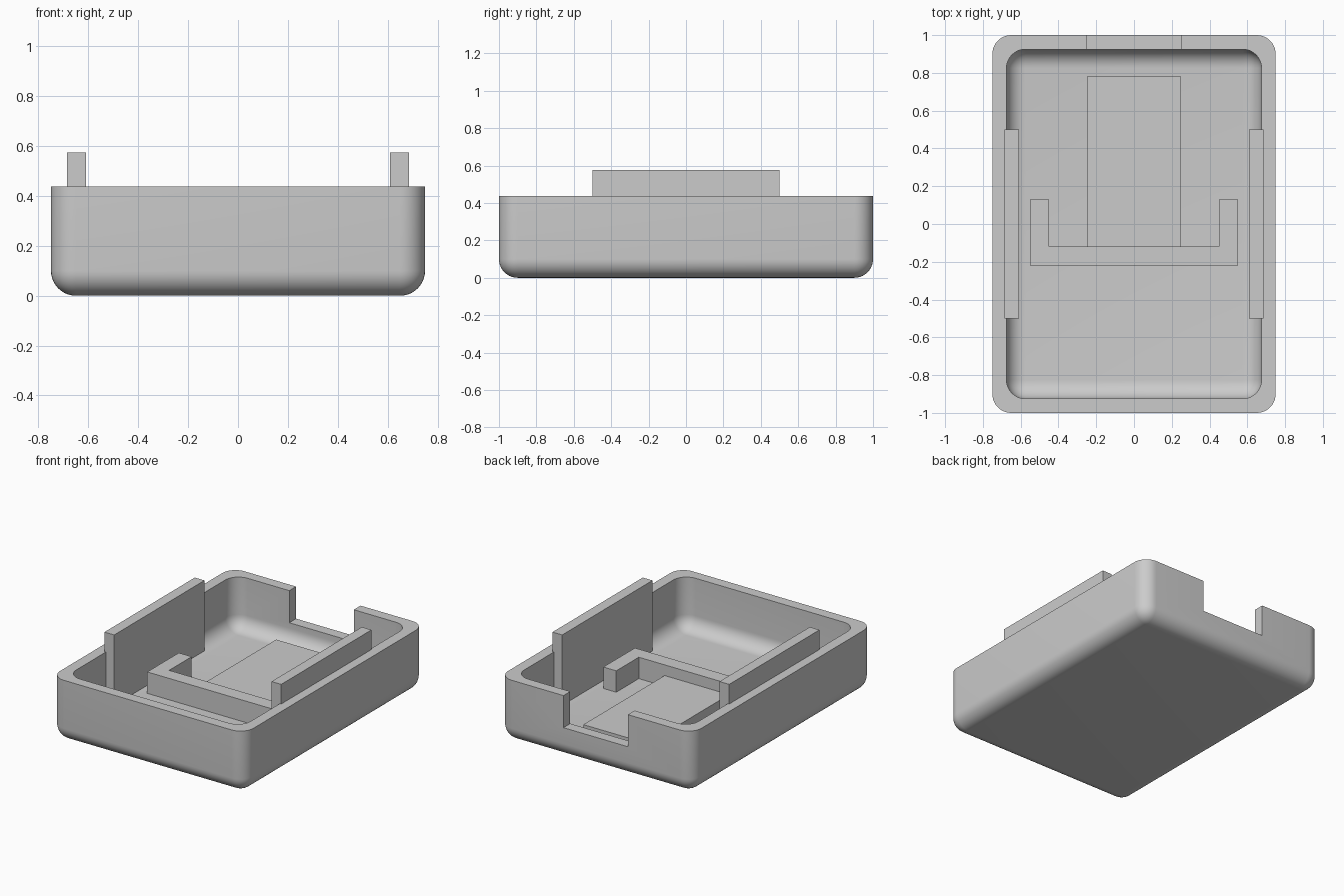
import bpy
import bmesh
from math import radians

default = bpy.data.objects.get("Cube")
if default:
    bpy.data.objects.remove(default, do_unlink=True)

grey = bpy.data.materials.new("plain_grey")
GREY = (0.6, 0.6, 0.6, 1)
grey.diffuse_color = GREY
grey.use_nodes = True
grey.node_tree.nodes["Principled BSDF"].inputs["Base Color"].default_value = GREY

FLOOR, RIM, WALL, RADIUS = 0.075, 0.4375, 0.075, 0.1


def add_object(name, bm):
    bmesh.ops.recalc_face_normals(bm, faces=bm.faces)
    mesh = bpy.data.meshes.new(name)
    bm.to_mesh(mesh)
    bm.free()
    mesh.materials.append(grey)
    obj = bpy.data.objects.new(name, mesh)
    bpy.context.collection.objects.link(obj)
    return obj


def box(name, x, y, z, radius=0):
    """Box from (low, high) pairs; radius rounds all edges but the top ones."""
    bm = bmesh.new()
    bmesh.ops.create_cube(bm, size=1)
    for v in bm.verts:
        v.co = [pair[c > 0] for pair, c in zip((x, y, z), v.co)]
    if radius:
        edges = [e for e in bm.edges if min(v.co.z for v in e.verts) < z[1] - 0.001]
        bmesh.ops.bevel(bm, geom=edges, offset=radius, offset_type='OFFSET',
                        segments=10, profile=0.5, affect='EDGES')
    return add_object(name, bm)


def prism(name, outline, z0, z1):
    bm = bmesh.new()
    face = bm.faces.new([bm.verts.new((x, y, z0)) for x, y in outline])
    top = bmesh.ops.extrude_face_region(bm, geom=[face])["geom"]
    for v in top:
        if isinstance(v, bmesh.types.BMVert):
            v.co.z = z1
    return add_object(name, bm)


def cut(obj, cutter):
    cutter.hide_render = True
    mod = obj.modifiers.new("cut", 'BOOLEAN')
    mod.operation = 'DIFFERENCE'
    mod.solver = 'EXACT'
    mod.object = cutter
    bpy.context.view_layer.objects.active = obj
    bpy.ops.object.modifier_apply(modifier=mod.name)
    bpy.data.objects.remove(cutter, do_unlink=True)


# Rounded tray, hollowed out, with a notch in the back wall
tray = box("tray", (-0.75, 0.75), (-1, 1), (0, RIM), RADIUS)
inner_x, inner_y = 0.75 - WALL, 1 - WALL
cut(tray, box("cavity_cutter", (-inner_x, inner_x), (-inner_y, inner_y), (FLOOR, 0.7), RADIUS))
cut(tray, box("notch_cutter", (-0.25, 0.25), (0.85, 1.1), (0.2125, 0.7)))
bpy.ops.object.select_all(action='DESELECT')
tray.select_set(True)
bpy.context.view_layer.objects.active = tray
bpy.ops.object.shade_smooth_by_angle(angle=radians(30))

# Upright plates along both side walls
for side, x in (("left", (0.61, 0.685)), ("right", (-0.685, -0.61))):
    box(side + "_side_plate", x, (-0.5, 0.5), (FLOOR - 0.01, 0.575))

# Raised pad on the floor
box("floor_pad", (-0.25, 0.25), (-0.12, 0.78), (FLOOR - 0.01, 0.15))

# U-shaped bracket opening towards the back
half = [(0.55, -0.22), (0.55, 0.13), (0.45, 0.13), (0.45, -0.12)]
prism("bracket", half + [(-x, y) for x, y in reversed(half)], FLOOR - 0.01, 0.225)
